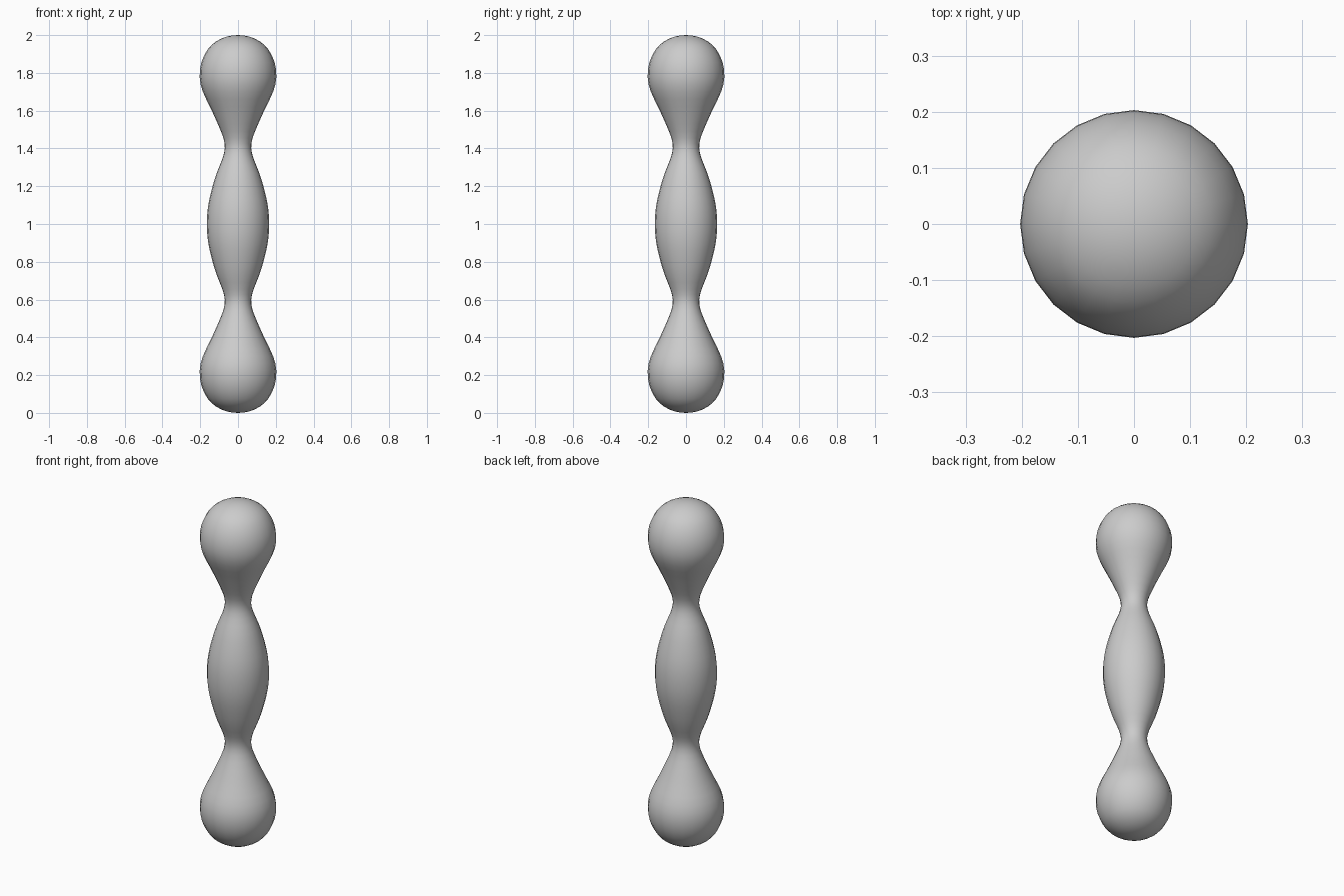
import bpy, bmesh, math

if "Cube" in bpy.data.objects:
    bpy.data.objects.remove(bpy.data.objects["Cube"])

SIDES = 24
grey = bpy.data.materials.new("plain grey")
grey.diffuse_color = (0.6, 0.6, 0.6, 1)
grey.use_nodes = True
grey.node_tree.nodes["Principled BSDF"].inputs["Base Color"].default_value = grey.diffuse_color

# Upper half outline as (radius, height), from the waist up to the rounded tip
upper = [(0.165, 1.0), (0.159, 1.09), (0.140, 1.18), (0.113, 1.27),
         (0.083, 1.345), (0.070, 1.40), (0.077, 1.455), (0.107, 1.53),
         (0.148, 1.62), (0.186, 1.70), (0.203, 1.775), (0.194, 1.855),
         (0.160, 1.925), (0.115, 1.967), (0.060, 1.992), (0.0, 2.0)]
lower = [(r, 2 - z) for r, z in reversed(upper[1:])]
outline = lower + upper


def smooth_outline(pts, steps=2):
    """Catmull-Rom curve through the points, reflected across the axis at the tips."""
    ext = [(-pts[1][0], pts[1][1])] + pts + [(-pts[-2][0], pts[-2][1])]
    out = []
    for p0, p1, p2, p3 in zip(ext, ext[1:], ext[2:], ext[3:]):
        for s in range(steps):
            t = s / steps
            out.append(tuple(0.5 * (2 * b + (c - a) * t + (2 * a - 5 * b + 4 * c - d) * t * t
                                    + (3 * b - a - 3 * c + d) * t ** 3)
                             for a, b, c, d in zip(p0, p1, p2, p3)))
    return out + [pts[-1]]


# Lathe the outline into one continuous body
profile = smooth_outline(outline)
bm = bmesh.new()
bottom = bm.verts.new((0, 0, 0))
top = bm.verts.new((0, 0, 2))
rings = [[bm.verts.new((r * math.cos(math.tau * i / SIDES), r * math.sin(math.tau * i / SIDES), z))
          for i in range(SIDES)] for r, z in profile[1:-1]]
for i in range(SIDES):
    j = (i + 1) % SIDES
    bm.faces.new((bottom, rings[0][j], rings[0][i]))
    bm.faces.new((top, rings[-1][i], rings[-1][j]))
    for a, b in zip(rings, rings[1:]):
        bm.faces.new((a[i], a[j], b[j], b[i]))
for f in bm.faces:
    f.smooth = True
mesh = bpy.data.meshes.new("three_lobed_body")
bm.to_mesh(mesh)
bm.free()
mesh.materials.append(grey)
body = bpy.data.objects.new("three_lobed_body", mesh)
bpy.context.collection.objects.link(body)
